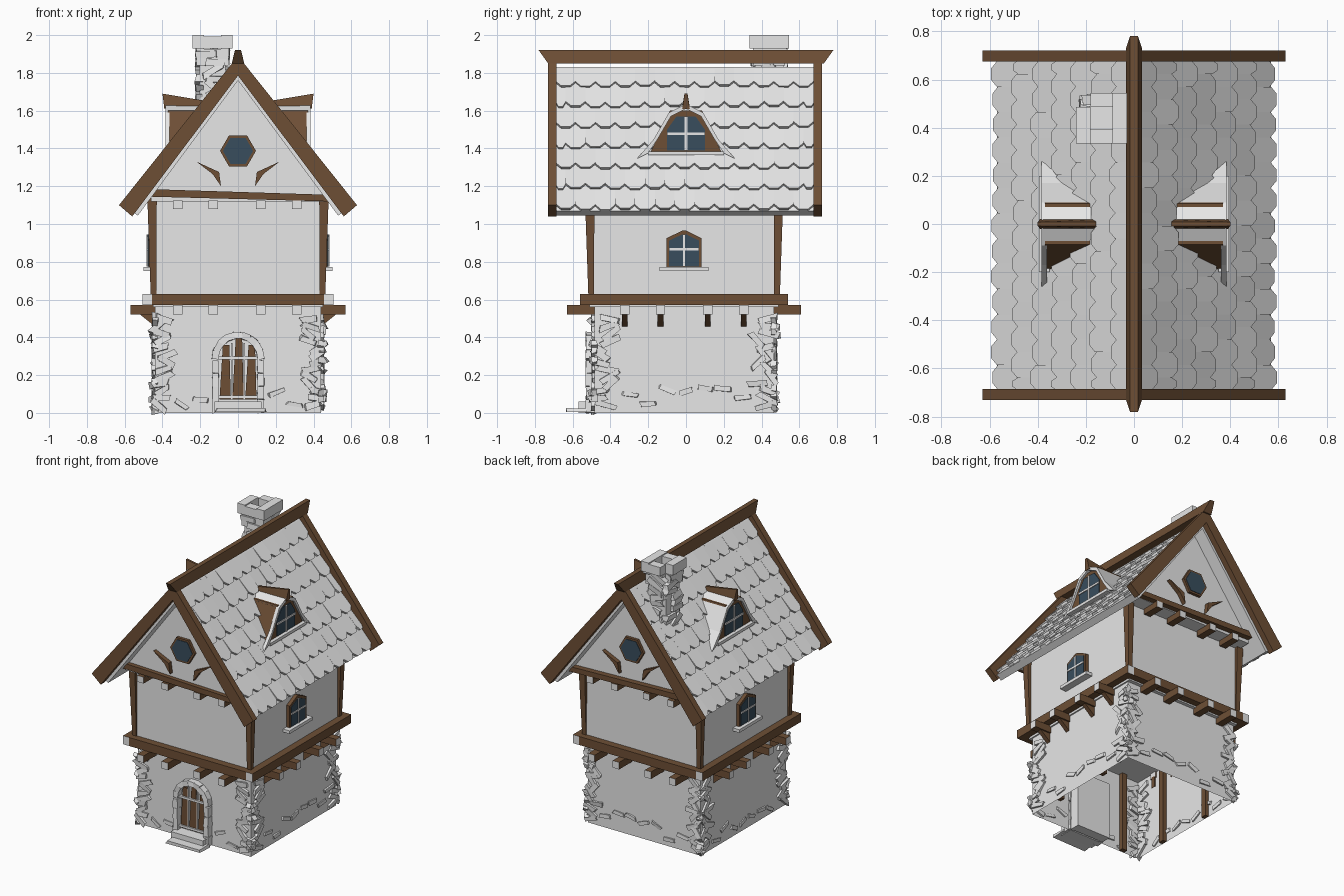
import bpy, bmesh, math, random
from mathutils import Matrix, Vector, Euler

random.seed(4)
cube = bpy.data.objects.get("Cube")
if cube:
    bpy.data.objects.remove(cube, do_unlink=True)


def material(name, rgb):
    m = bpy.data.materials.new(name)
    m.use_nodes = True
    m.diffuse_color = (*rgb, 1)
    m.node_tree.nodes["Principled BSDF"].inputs["Base Color"].default_value = (*rgb, 1)
    return m


STONE = material("pale_stone", (0.8, 0.8, 0.8))
WOOD = material("dark_wood", (0.155, 0.078, 0.036))
GLASS = material("blue_glass", (0.04, 0.075, 0.11))
CY = -0.01            # the walls sit slightly towards the front
SIDES = (-1, 1)


class Part:
    """Collects solids into one object."""

    def __init__(self):
        self.bm = bmesh.new()

    def loft(self, a, b):
        va, vb = [self.bm.verts.new(p) for p in a], [self.bm.verts.new(p) for p in b]
        n = len(va)
        self.bm.faces.new(va)
        self.bm.faces.new(vb)
        for i in range(n):
            j = (i + 1) % n
            self.bm.faces.new((va[i], va[j], vb[j], vb[i]))

    def prism(self, pts, axis, lo, hi):
        put = (lambda p, t: (t, p[0], p[1])) if axis == "x" else (lambda p, t: (p[0], t, p[1]))
        self.loft([put(p, lo) for p in pts], [put(p, hi) for p in pts])

    def box(self, x0, x1, y0, y1, z0, z1):
        self.prism([(x0, z0), (x1, z0), (x1, z1), (x0, z1)], "y", y0, y1)

    def rock(self, centre, size, rot=(0, 0, 0), jitter=0.3):
        m = Matrix.Translation(centre) @ Euler(rot).to_matrix().to_4x4()
        for v in bmesh.ops.create_cube(self.bm, size=1)["verts"]:
            v.co = m @ Vector([c * s * random.uniform(1 - jitter, 1 + jitter)
                               for c, s in zip(v.co, size)])

    def done(self, name, mat, end_axis=None):
        bmesh.ops.recalc_face_normals(self.bm, faces=self.bm.faces)
        me = bpy.data.meshes.new(name)
        me.materials.append(mat)
        if end_axis is not None:      # sawn beam ends are pale
            me.materials.append(STONE)
            for f in self.bm.faces:
                f.normal_update()
                f.material_index = int(abs(f.normal[end_axis]) > 0.9)
        self.bm.to_mesh(me)
        self.bm.free()
        ob = bpy.data.objects.new(name, me)
        bpy.context.collection.objects.link(ob)
        return ob


def mirrored(pts):
    """Closes a half outline, listed top to bottom on the positive side."""
    return pts + [(-a, b) for a, b in reversed(pts)]


# Walls: ground floor open underneath, upper floor, gable block
p = Part()
p.box(-0.44, 0.44, CY - 0.475, CY + 0.475, 0, 0.57)
p.bm.normal_update()
low = [f for f in p.bm.faces if f.calc_center_median().z < 0.01]
bmesh.ops.delete(p.bm, geom=low, context="FACES_ONLY")
p.done("ground_floor_walls", STONE)
p = Part()
p.box(-0.45, 0.45, CY - 0.5, CY + 0.5, 0.56, 1.16)
p.done("upper_floor_walls", STONE)
p = Part()
p.prism(mirrored([(0.02, 1.79), (0.46, 1.17), (0.46, 1.12)]), "y", -0.6, 0.59)
p.done("gable_walls", STONE)

# Posts inside the open ground floor
p = Part()
for s in SIDES:
    for y in (-0.22, 0.2):
        p.box(s * 0.41, s * 0.438, y - 0.02, y + 0.02, 0, 0.56)
p.box(-0.32, -0.28, -0.48, -0.45, 0, 0.56)
p.done("inner_posts", WOOD)

# Floor beams and joists
p = Part()
for s in SIDES:
    p.box(s * 0.455, s * 0.505, CY - 0.55, CY + 0.55, 0.57, 0.63)
p.done("side_floor_beams", WOOD, 1)
p = Part()
for s in SIDES:
    p.box(-0.458, 0.458, CY + s * 0.49, CY + s * 0.55, 0.57, 0.63)
p.done("end_floor_beams", WOOD)
joists, cross, braces = Part(), Part(), Part()
for t in (-0.32, -0.13, 0.12, 0.31):
    for s in SIDES:
        joists.box(t - 0.025, t + 0.025, CY + s * 0.47, CY + s * 0.62, 0.52, 0.57)
        joists.box(t - 0.025, t + 0.025, s * 0.5, s * 0.63, 1.08, 1.125)
        cross.box(s * 0.43, s * 0.57, t - 0.03, t + 0.02, 0.52, 0.57)
        braces.prism([(s * 0.43, 0.53), (s * 0.53, 0.53), (s * 0.43, 0.45)], "y", t - 0.02, t + 0.01)
joists.done("end_joists", WOOD, 1)
cross.done("side_joists", WOOD, 0)
braces.done("joist_braces", WOOD)

# Leaning corner posts and gable tie beams
p = Part()
for sx in SIDES:
    for sy in SIDES:
        def ring(z, out, w):
            xs, ys = (sx * (out - w), sx * out), (CY + sy * (out + 0.045 - w), CY + sy * (out + 0.045))
            return [(xs[0], ys[0], z), (xs[1], ys[0], z), (xs[1], ys[1], z), (xs[0], ys[1], z)]
        p.loft(ring(0.62, 0.462, 0.03), ring(1.14, 0.48, 0.05))
for s in SIDES:
    p.prism([(-0.48, 1.145), (0.47, 1.12), (0.47, 1.155), (-0.48, 1.185)], "y", s * 0.58, s * 0.63)
p.done("corner_posts_and_ties", WOOD)

# Roof slabs and overlapping shingles
slab, tiles = Part(), Part()
ROWS, STEP, WIDE = 7, 0.136, 0.105
for s in SIDES:
    slab.prism([(0, 1.83), (s * 0.57, 1.07), (s * 0.53, 1.045), (0, 1.76)], "y", -0.69, 0.68)

    def on_roof(u, y, h):
        return (s * (0.6 * u + 0.8 * h), y, 1.83 - 0.8 * u + 0.6 * h)

    for r in range(ROWS):
        for c in range(-1, 14):
            y0 = -0.69 + (c + 0.5 * (r % 2)) * WIDE
            a, b = max(y0, -0.69), min(y0 + WIDE, 0.68)
            if b - a < 0.02:
                continue
            u0, u1 = max(0, r * STEP - 0.02), (r + 1) * STEP
            q, lift = (b - a) * 0.27, random.uniform(0.014, 0.026)
            outline = [(u0, a), (u1 - 0.032, a), (u1, a + q), (u1, b - q), (u1 - 0.032, b), (u0, b)]
            tops = [(u, y, 0.002 + lift * (u - u0) / (u1 - u0)) for u, y in outline]
            tiles.loft([on_roof(*t) for t in tops], [on_roof(u, y, h - 0.016) for u, y, h in tops])
slab.done("roof_slabs", STONE)
tiles.done("roof_shingles", STONE)

# Barge boards and tapered ridge beam
p = Part()
for y0, y1 in ((-0.73, -0.685), (0.675, 0.72)):
    for s in SIDES:
        p.prism([(0, 1.89), (s * 0.63, 1.10), (s * 0.56, 1.04), (0, 1.785)], "y", y0, y1)
p.done("barge_boards", WOOD)
p = Part()
p.prism([(-0.73, 1.85), (0.73, 1.85), (0.78, 1.92), (-0.78, 1.92)], "x", -0.033, 0.033)
for v in p.bm.verts:
    if v.co.z > 1.9:
        v.co.x *= 0.5
p.done("ridge_beam", WOOD)

# Dormers on both slopes
body, skin, ridge = Part(), Part(), Part()
glass, bars = Part(), Part()
crest, shoulder, flare, foot = (0, 1.635), (0.09, 1.59), (0.17, 1.45), (0.26, 1.345)
under = [(0, 1.61), (0.08, 1.57), (0.15, 1.45), (0.2, 1.375)]
for s in SIDES:
    body.prism(mirrored([(0.085, 1.6), (0.19, 1.375)]), "x", s * 0.1, s * 0.37)
    skin.prism([crest, shoulder, flare, foot] + under[::-1], "x", s * 0.1, s * 0.385)
    flip = [(-y, z) for y, z in (crest, shoulder, flare, foot)]
    skin.prism(flip[:2] + [(-0.08, 1.57), under[0]], "x", s * 0.1, s * 0.385)
    skin.prism(flip[1:] + [(-y, z) for y, z in under[:0:-1]], "x", s * 0.362, s * 0.385)
    ridge.prism([(s * 0.12, 1.62), (s * 0.39, 1.61), (s * 0.4, 1.69), (s * 0.16, 1.65)], "y", -0.02, 0.02)
    glass.prism(mirrored([(0.05, 1.57), (0.1, 1.5), (0.1, 1.39)]), "x", s * 0.36, s * 0.376)
    bars.box(s * 0.36, s * 0.382, -0.008, 0.008, 1.39, 1.57)
    bars.box(s * 0.36, s * 0.382, -0.1, 0.1, 1.47, 1.484)
    bars.box(s * 0.35, s * 0.395, -0.2, 0.2, 1.365, 1.385)
body.done("dormer_walls", WOOD)
skin.done("dormer_roofs", STONE)
for v in ridge.bm.verts:
    if v.co.z > 1.64:
        v.co.y *= 0.4
ridge.done("dormer_ridges", WOOD)

# Upper side windows with sills
frame = Part()
for s in SIDES:
    frame.prism([(y + CY, z) for y, z in mirrored([(0.01, 0.965), (0.092, 0.925), (0.092, 0.77)])],
                "x", s * 0.44, s * 0.475)
    glass.prism([(y + CY, z) for y, z in mirrored([(0.01, 0.945), (0.08, 0.912), (0.08, 0.775)])],
                "x", s * 0.44, s * 0.479)
    bars.box(s * 0.45, s * 0.484, CY - 0.006, CY + 0.006, 0.775, 0.945)
    bars.box(s * 0.45, s * 0.484, CY - 0.08, CY + 0.08, 0.86, 0.872)
    bars.box(s * 0.44, s * 0.5, CY - 0.13, CY + 0.13, 0.75, 0.772)

# Six-sided gable windows and curved brackets
def hexagon(r):
    return [(r * math.cos(i * math.pi / 3), 1.387 + r * math.sin(i * math.pi / 3)) for i in range(6)]


for s, wall in ((-1, -0.6), (1, 0.59)):
    frame.prism(hexagon(0.095), "y", wall - s * 0.02, wall + s * 0.02)
    glass.prism(hexagon(0.08), "y", wall, wall + s * 0.024)
    for m in SIDES:
        frame.prism([(m * x, z) for x, z in ((0.22, 1.33), (0.1, 1.275), (0.09, 1.2), (0.135, 1.265))],
                    "y", wall - s * 0.01, wall + s * 0.03)
frame.done("window_frames", WOOD)
glass.done("window_panes", GLASS)
bars.done("window_bars_and_sills", STONE)

# Arched door with planks, bars, stone surround and steps
planks, iron, arch = Part(), Part(), Part()
for x, top in ((-0.068, 0.36), (0, 0.395), (0.068, 0.36)):
    planks.prism([(x - 0.03, 0.07), (x + 0.03, 0.07), (x + 0.022, top), (x - 0.012, top)], "y", -0.5, -0.48)
planks.done("door_planks", WOOD)
for z in (0.085, 0.29):
    iron.box(-0.105, 0.105, -0.51, -0.49, z - 0.008, z + 0.008)
for x in (-0.034, 0.034):
    iron.box(x - 0.004, x + 0.004, -0.506, -0.49, 0.07, 0.37)
iron.box(-0.13, 0.13, -0.47, -0.4, 0, 0.4)
iron.done("door_bars_and_recess", STONE)
for s in SIDES:
    for i in range(4):
        arch.rock((s * 0.12, -0.5, 0.035 + i * 0.07), (0.035, 0.06, 0.068), jitter=0.12)
for i in range(9):
    a = math.pi * (i + 0.5) / 9
    arch.rock((0.12 * math.cos(a), -0.5, 0.285 + 0.125 * math.sin(a)), (0.036, 0.06, 0.046), (0, -a, 0), 0.12)
arch.done("door_surround", STONE)
p = Part()
p.box(-0.125, 0.125, -0.57, -0.48, 0, 0.06)
p.rock((0.01, -0.58, 0.014), (0.26, 0.11, 0.02), jitter=0.1)
p.done("door_steps", STONE)

# Rough stones on the corners and along the wall feet
p = Part()
for sx in SIDES:
    for sy in SIDES:
        cx, cy = sx * 0.44, CY + sy * 0.475
        for i in range(13):
            z = 0.04 + i * 0.038
            tilt, near = random.uniform(-1, 1), random.uniform(0.01, 0.07)
            p.rock((cx - sx * near, cy, z), (0.09, 0.03, 0.032), (0, tilt, 0))
            p.rock((cx, cy - sy * near * 1.3, z), (0.03, 0.1, 0.032), (tilt, 0, 0))
for s in SIDES:
    for i in range(7):
        t, z, tilt = -0.3 + i * 0.1, random.uniform(0.03, 0.13), random.uniform(-0.6, 0.6)
        p.rock((s * 0.44, t, z), (0.018, 0.08, 0.025), (tilt, 0, 0))
        if s > 0 or abs(t) > 0.15:
            p.rock((t, CY + s * 0.475, z), (0.08, 0.018, 0.025), (0, tilt, 0))
p.done("rough_stones", STONE)

# Chimney: hollow cap of blocks on a shaggy stone stack
p = Part()
X, Y = -0.135, 0.44


def block_ring(r, wall, z0, z1):
    for s in SIDES:
        p.box(X + s * (r - wall), X + s * r, Y - r, Y + r - wall * (s < 0), z0, z1)
        p.box(X - r + wall, X + r - wall, Y + s * (r - wall), Y + s * r, z0, z1 - 0.008)


block_ring(0.105, 0.06, 1.93, 2.0)
block_ring(0.085, 0.04, 1.84, 1.935)
p.box(X - 0.07, X + 0.07, Y - 0.075, Y + 0.075, 1.5, 1.86)
for i in range(9):
    z = 1.54 + i * 0.045
    for s in SIDES:
        p.rock((X + s * 0.07, Y + random.uniform(-0.04, 0.04), z), (0.04, 0.1, 0.035), (random.uniform(-0.7, 0.7), 0, 0))
        p.rock((X + random.uniform(-0.03, 0.03), Y + s * 0.075, z), (0.1, 0.04, 0.035), (0, random.uniform(-0.7, 0.7), 0))
p.done("chimney", STONE)
